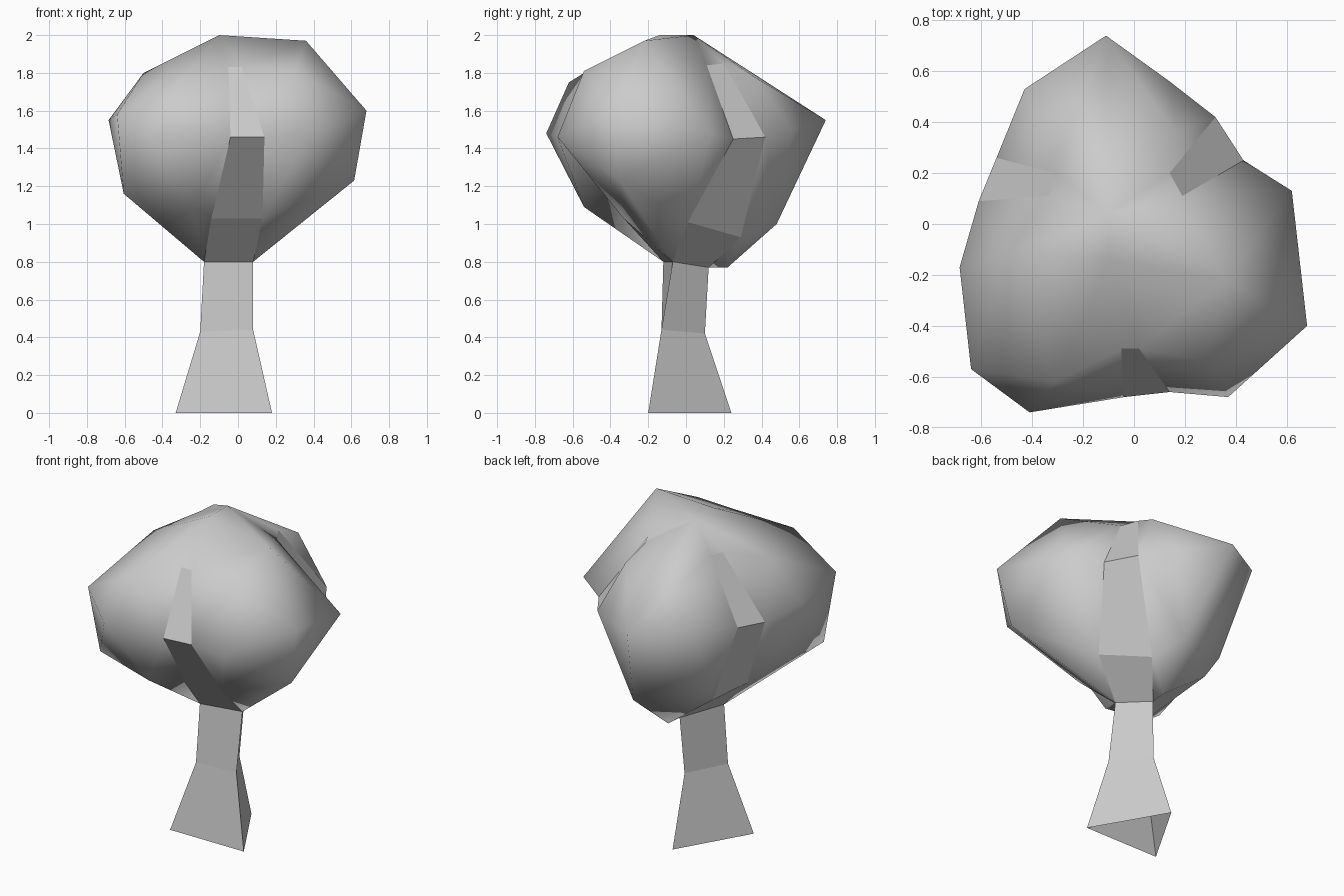
import bpy, bmesh
from mathutils import Vector

cube = bpy.data.objects.get("Cube")
if cube:
    bpy.data.objects.remove(cube, do_unlink=True)

grey = bpy.data.materials.new("plain_grey")
grey.use_nodes = True
grey.diffuse_color = (0.6, 0.6, 0.6, 1)
grey.node_tree.nodes["Principled BSDF"].inputs["Base Color"].default_value = grey.diffuse_color


def finish(name, bm, smooth=False):
    for face in bm.faces:
        face.smooth = smooth
    mesh = bpy.data.meshes.new(name)
    bm.to_mesh(mesh)
    bm.free()
    obj = bpy.data.objects.new(name, mesh)
    bpy.context.collection.objects.link(obj)
    mesh.materials.append(grey)


def branch(name, left, right):
    """Flat band between two edge paths, facing outward."""
    bm = bmesh.new()
    lv = [bm.verts.new(p) for p in left]
    rv = [bm.verts.new(p) for p in right]
    for i in range(len(left) - 1):
        bm.faces.new((lv[i], rv[i], rv[i + 1], lv[i + 1]))
    finish(name, bm)


def add_lobe(bm, points, core):
    """Hull around the points, open on the side facing the core."""
    verts = [bm.verts.new(p) for p in points]
    hull = bmesh.ops.convex_hull(bm, input=verts)
    faces = list({f for f in hull["geom"] if isinstance(f, bmesh.types.BMFace)})
    bmesh.ops.recalc_face_normals(bm, faces=faces)
    inner = [f for f in faces if f.normal.dot(f.calc_center_median() - core) < 0.05]
    bmesh.ops.delete(bm, geom=inner, context="FACES_ONLY")


# Trunk: three-sided, flared at the foot, open underneath
rings = [
    [(-0.33, -0.2, 0), (0.18, -0.2, 0), (-0.075, 0.24, 0)],
    [(-0.2, -0.13, 0.43), (0.08, -0.13, 0.44), (-0.06, 0.1, 0.42)],
    [(-0.18, -0.12, 0.8), (0.08, -0.07, 0.8), (-0.04, 0.12, 0.77)],
]
bm = bmesh.new()
levels = [[bm.verts.new(p) for p in ring] for ring in rings]
for low, high in zip(levels, levels[1:]):
    for i in range(3):
        j = (i + 1) % 3
        bm.faces.new((low[i], low[j], high[j], high[i]))
finish("trunk", bm)
corner_a, corner_b, corner_c = rings[-1]

# Edges of the three flat branches that climb between the foliage masses
front_l = [corner_a, (-0.17, -0.33, 1.03), (-0.04, -0.68, 1.46), (-0.05, -0.49, 1.83)]
front_r = [corner_b, (0.13, -0.33, 1.03), (0.14, -0.66, 1.46), (0.02, -0.49, 1.83)]
side_l = [corner_b, (0.27, 0.01, 1.01), (0.43, 0.25, 1.45), (0.19, 0.11, 1.84)]
side_r = [corner_c, (0.11, 0.29, 0.93), (0.32, 0.42, 1.46), (0.14, 0.2, 1.85)]
back_l = [corner_c, (-0.34, 0.22, 1.0), (-0.54, 0.26, 1.52), (-0.31, 0.2, 1.89)]
back_r = [corner_a, (-0.37, -0.08, 1.0), (-0.61, 0.09, 1.51), (-0.33, 0.11, 1.88)]
branch("front_branch", front_l, front_r)
branch("left_branch", side_l, side_r)
branch("right_branch", back_l, back_r)

# Foliage: three bulges between the branches, joined smoothly at the crown
crown_back, crown_front = (-0.1, 0.04, 2.0), (-0.1, -0.14, 2.0)
left_bulge = [
    (0.62, 0.13, 1.48), (0.68, -0.4, 1.6), (0.37, -0.68, 1.46),
    (0.36, -0.22, 1.97), (0.3, -0.54, 1.81), (0.615, -0.35, 1.23),
]
right_bulge = [
    (-0.685, -0.17, 1.55), (-0.64, -0.57, 1.58), (-0.41, -0.74, 1.48),
    (-0.31, -0.62, 1.75), (-0.24, -0.54, 1.09), (-0.605, -0.5, 1.16), (-0.5, -0.12, 1.8),
]
back_bulge = [
    (-0.11, 0.74, 1.55), (0.14, 0.56, 1.5), (-0.43, 0.53, 1.59), (0.165, 0.36, 1.78),
    (0.03, 0.48, 1.0), (-0.03, 0.22, 0.77), (-0.38, 0.3, 1.1),
]
core = Vector((-0.05, -0.05, 1.4))
bm = bmesh.new()
add_lobe(bm, front_r + side_l[1:] + left_bulge + [crown_back, crown_front], core)
add_lobe(bm, front_l + back_r[1:] + right_bulge + [crown_back, crown_front], core)
add_lobe(bm, side_r + back_l[1:] + back_bulge + [crown_back], core)
# Wedges from each branch tip up to the crown
for left, right, top in ((front_l, front_r, crown_front),
                         (side_l, side_r, crown_back),
                         (back_l, back_r, crown_back)):
    bm.faces.new([bm.verts.new(p) for p in (left[-1], right[-1], top)])
bmesh.ops.remove_doubles(bm, verts=bm.verts, dist=0.001)
bmesh.ops.delete(bm, geom=[v for v in bm.verts if not v.link_faces], context="VERTS")
bmesh.ops.recalc_face_normals(bm, faces=bm.faces)
finish("foliage", bm, smooth=True)
